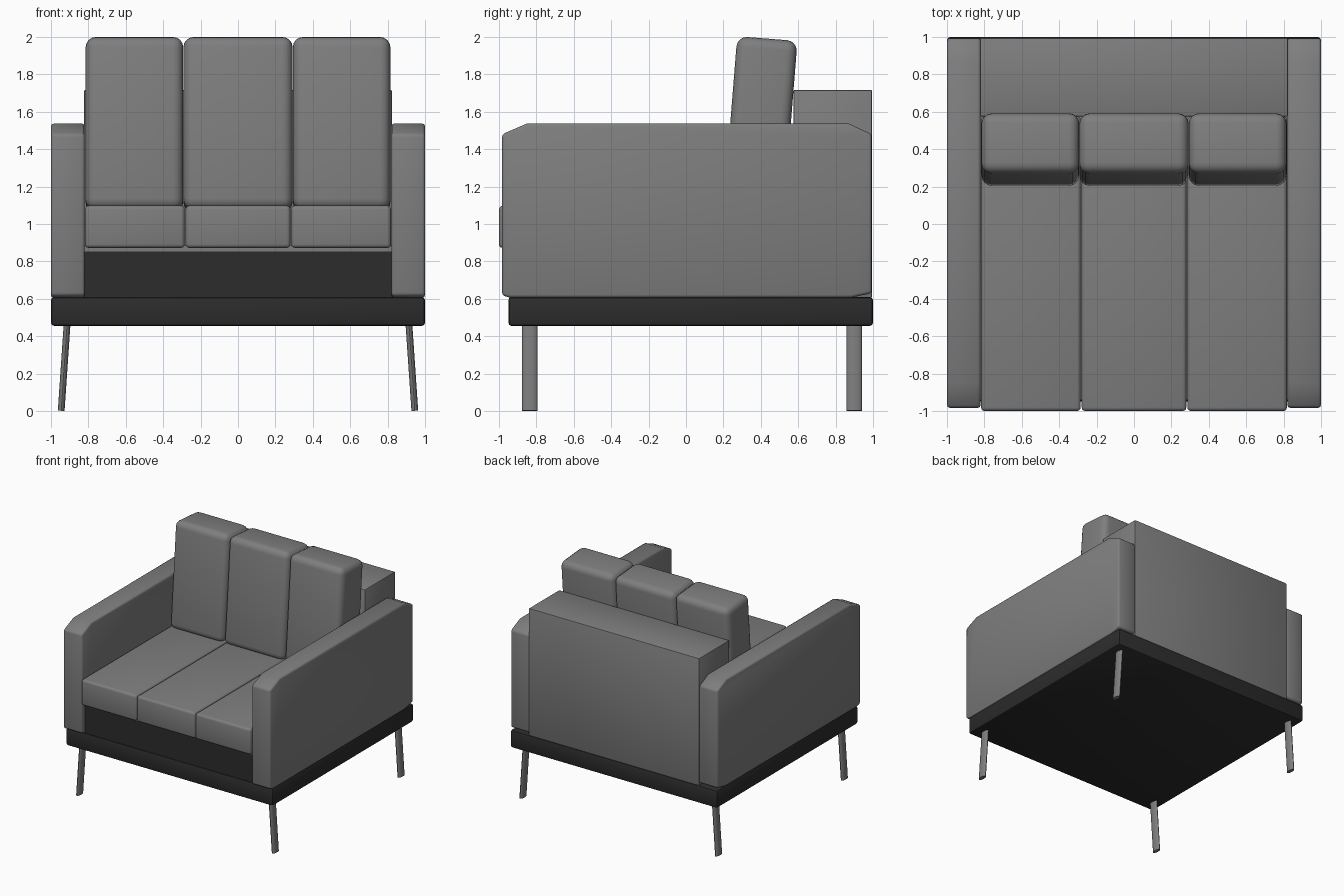
import bpy, bmesh, math
from mathutils import Matrix, Vector

if "Cube" in bpy.data.objects:
    bpy.data.objects.remove(bpy.data.objects["Cube"])


def material(name, value):
    mat = bpy.data.materials.new(name)
    mat.diffuse_color = (value, value, value, 1)
    mat.use_nodes = True
    mat.node_tree.nodes["Principled BSDF"].inputs["Base Color"].default_value = mat.diffuse_color
    return mat


dark = material("dark_wood", 0.025)
grey = material("grey_fabric", 0.21)


def finish(name, bm, bevel=0.0, segments=1, mat=grey, matrix=None, smooth=35):
    """Turn a bmesh into a named, bevelled, smooth-shaded object."""
    if bevel:
        bmesh.ops.bevel(bm, geom=[e for e in bm.edges if e.calc_face_angle(0) > 0.6],
                        offset=bevel, segments=segments, profile=0.5, affect='EDGES')
    bmesh.ops.recalc_face_normals(bm, faces=bm.faces[:])
    if matrix:
        bm.transform(matrix)
    me = bpy.data.meshes.new(name)
    bm.to_mesh(me)
    bm.free()
    ob = bpy.data.objects.new(name, me)
    bpy.context.collection.objects.link(ob)
    me.materials.append(mat)
    bpy.ops.object.select_all(action='DESELECT')
    ob.select_set(True)
    bpy.context.view_layer.objects.active = ob
    bpy.ops.object.shade_smooth_by_angle(angle=math.radians(smooth))
    return ob


def box(name, lo, hi, bevel=0.0, segments=1, mat=grey, matrix=None):
    lo, hi = Vector(lo), Vector(hi)
    bm = bmesh.new()
    bmesh.ops.create_cube(bm, size=1)
    bm.transform(Matrix.Translation((lo + hi) / 2) @ Matrix.Diagonal((*(hi - lo), 1)))
    return finish(name, bm, bevel, segments, mat, matrix)


# Dark plinth, front rail and the grey deck under the cushions
box("base", (-1, -0.95, 0.455), (1, 1, 0.61), 0.018, 2, dark)
box("front_rail", (-0.82, -0.94, 0.605), (0.82, 0.58, 0.852), 0, 1, dark)
box("seat_deck", (-0.82, -0.94, 0.852), (0.82, 0.58, 0.885))

# Back block
box("backrest", (-0.823, 0.575, 0.605), (0.823, 0.995, 1.717), 0.008, 2)

# Arms: side profile extruded across the arm thickness
profile = [(-0.94, 0.606), (0.88, 0.606), (0.993, 0.63), (0.993, 1.48),
           (0.87, 1.537), (-0.85, 1.537), (-0.983, 1.48), (-0.983, 0.618)]
for side, label in ((-1, "left"), (1, "right")):
    bm = bmesh.new()
    face = bm.faces.new([bm.verts.new((side * 0.82, y, z)) for y, z in profile])
    ext = bmesh.ops.extrude_face_region(bm, geom=[face])["geom"]
    bmesh.ops.translate(bm, vec=(side * 0.18, 0, 0),
                        verts=[v for v in ext if isinstance(v, bmesh.types.BMVert)])
    finish(label + "_arm", bm, 0.015, 2, smooth=75)

# Seat cushions and leaning back cushions
seat_x = ((-0.818, -0.285), (-0.28, 0.28), (0.285, 0.818))
back_x = ((-0.815, -0.293), (-0.292, 0.292), (0.293, 0.815))
lean = Matrix.Translation((0, 0.2, 1.082)) @ Matrix.Rotation(-0.08, 4, 'X')
for i, label in enumerate(("left", "middle", "right")):
    a, b = seat_x[i]
    box(label + "_seat_cushion", (a, -1, 0.872), (b, 0.575, 1.098), 0.02, 3)
    a, b = back_x[i]
    box(label + "_back_cushion", (a, 0, 0), (b, 0.323, 0.925), 0.055, 4, grey, lean)

# Four flattened legs, splayed outwards
for x in (-1, 1):
    for y, label in ((-0.835, "front"), (0.9, "back")):
        bm = bmesh.new()
        bmesh.ops.create_cone(bm, cap_ends=True, segments=20, radius1=1, radius2=1, depth=0.48)
        m = (Matrix.Translation((x * 0.929, y, 0.241)) @ Matrix.Rotation(-x * 0.068, 4, 'Y')
             @ Matrix.Diagonal((0.018, 0.041, 1, 1)))
        finish(("left_" if x < 0 else "right_") + label + "_leg", bm, matrix=m)
